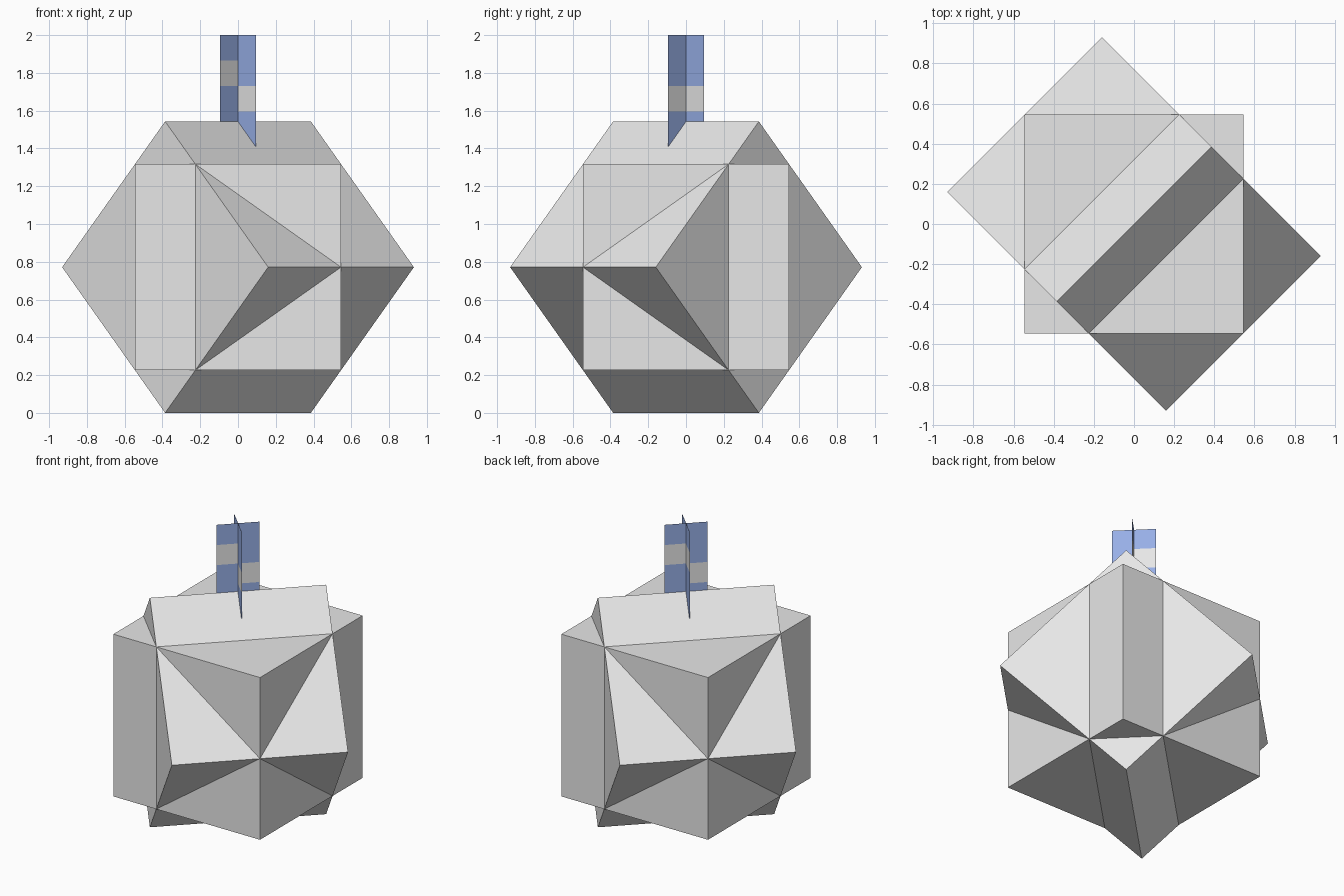
import bpy, bmesh, math
from mathutils import Vector, Matrix

if "Cube" in bpy.data.objects:
    bpy.data.objects.remove(bpy.data.objects["Cube"])

HALF = 0.5455                    # half the side of each block
MID = HALF * math.sqrt(2)        # centre height, the tilted block stands on an edge
STEP = 0.135                     # height of one colour band
ARM = 0.134                      # half width of a card


def material(name, rgb):
    m = bpy.data.materials.new(name)
    m.diffuse_color = (*rgb, 1)
    m.use_nodes = True
    m.node_tree.nodes["Principled BSDF"].inputs["Base Color"].default_value = m.diffuse_color
    return m


grey = material("light_grey", (0.8, 0.8, 0.8))
blue = material("soft_blue", (0.31, 0.43, 0.8))


def add_object(name, bm, mats):
    me = bpy.data.meshes.new(name)
    bm.to_mesh(me)
    bm.free()
    for m in mats:
        me.materials.append(m)
    ob = bpy.data.objects.new(name, me)
    bpy.context.collection.objects.link(ob)
    return ob


def block(name, rotation):
    bm = bmesh.new()
    bmesh.ops.create_cube(bm, size=2 * HALF,
                          matrix=Matrix.Translation((0, 0, MID)) @ rotation)
    add_object(name, bm, [grey])


def card(name, angle, high_arms):
    """Thin upright card; each side has a raised grey band on one arm, a lower one on the other."""
    along = Vector((math.cos(angle), math.sin(angle), 0))
    normal = Vector((math.sin(angle), -math.cos(angle), 0))
    bm = bmesh.new()
    for side, high in zip((1, -1), high_arms):
        for arm in (-1, 1):
            grey_band = 1 if arm == high else 2
            for band in range(5):
                top = 2 - band * STEP
                corners = [(0, top - STEP), (arm * ARM, top - STEP),
                           (arm * ARM, top), (0, top)]
                if arm * side < 0:
                    corners.reverse()
                f = bm.faces.new([bm.verts.new(along * u + normal * side * 0.001
                                               + Vector((0, 0, z))) for u, z in corners])
                f.material_index = 1 if band == grey_band else 0
    bmesh.ops.remove_doubles(bm, verts=bm.verts, dist=0.0005)
    add_object(name, bm, [blue, grey])


# Two interlocking blocks, one upright and one balanced on a diagonal edge
block("upright_block", Matrix.Identity(4))
block("tilted_block", Matrix.Rotation(math.pi / 4, 4, Vector((1, 1, 0)))
      @ Matrix.Rotation(math.pi / 4, 4, 'Z'))

# Crossed cards forming the stem on top
card("stem_card_along_edge", math.pi / 4, (-1, 1))
card("stem_card_across_edge", -math.pi / 4, (-1, -1))
